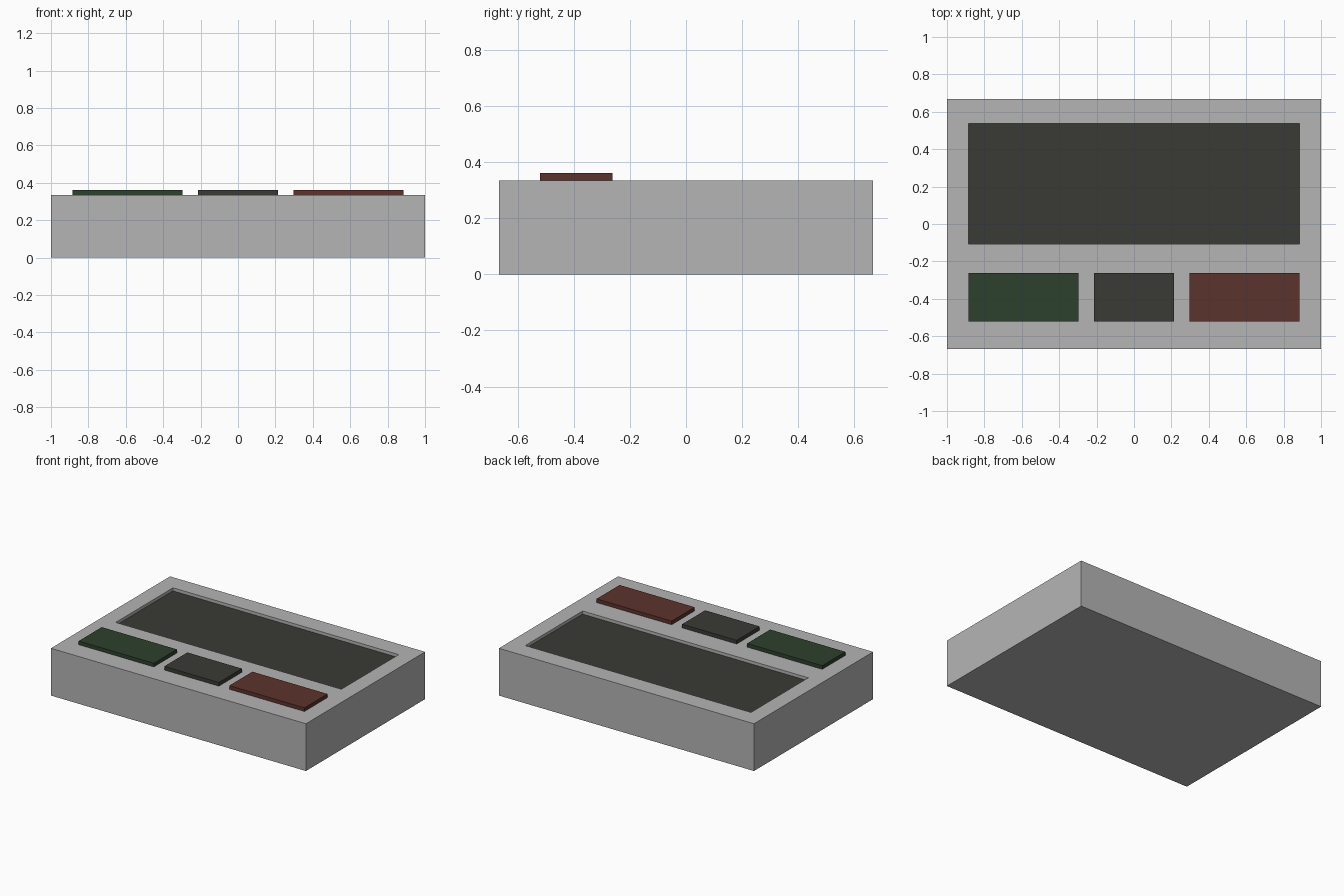
import bpy
import bmesh
from mathutils import Matrix, Vector

if "Cube" in bpy.data.objects:
    bpy.data.objects.remove(bpy.data.objects["Cube"])


def material(name, rgb):
    mat = bpy.data.materials.new(name)
    mat.diffuse_color = (*rgb, 1)
    mat.use_nodes = True
    mat.node_tree.nodes["Principled BSDF"].inputs["Base Color"].default_value = mat.diffuse_color
    return mat


GREY = material("light grey", (0.46, 0.46, 0.46))
CHARCOAL = material("charcoal", (0.042, 0.042, 0.035))
GREEN = material("dark green", (0.027, 0.052, 0.026))
RED = material("dark red", (0.105, 0.033, 0.025))

TOP = 0.335           # height of the case
BUTTON_TOP = 0.361    # height of the buttons
RECESS = 0.022        # depth of the display below the case top


def box_mesh(x0, x1, y0, y1, z0, z1):
    bm = bmesh.new()
    size = Matrix.Diagonal((x1 - x0, y1 - y0, z1 - z0, 1))
    centre = Matrix.Translation(((x0 + x1) / 2, (y0 + y1) / 2, (z0 + z1) / 2))
    bmesh.ops.create_cube(bm, size=1, matrix=centre @ size)
    return bm


def add_object(name, bm, *mats):
    mesh = bpy.data.meshes.new(name)
    bm.to_mesh(mesh)
    bm.free()
    for mat in mats:
        mesh.materials.append(mat)
    obj = bpy.data.objects.new(name, mesh)
    bpy.context.collection.objects.link(obj)
    return obj


# Case with a sunken display set towards the back
bm = box_mesh(-1, 1, -0.667, 0.667, 0, TOP)
bm.normal_update()
display = max(bm.faces, key=lambda f: f.calc_center_median().z)
bmesh.ops.inset_region(bm, faces=[display], thickness=0.1)
for v in display.verts:
    v.co.x = 0.885 if v.co.x > 0 else -0.885
    v.co.y = 0.536 if v.co.y > 0 else -0.106
floor = bmesh.ops.extrude_discrete_faces(bm, faces=[display])["faces"][0]
bmesh.ops.translate(bm, verts=floor.verts[:], vec=Vector((0, 0, -RECESS)))
floor.material_index = 1
add_object("case_with_display", bm, GREY, CHARCOAL)

# Row of three raised buttons along the front
for name, x0, x1, mat in (
    ("left_button", -0.885, -0.296, GREEN),
    ("middle_button", -0.214, 0.214, CHARCOAL),
    ("right_button", 0.296, 0.885, RED),
):
    add_object(name, box_mesh(x0, x1, -0.52, -0.262, TOP, BUTTON_TOP), mat)
